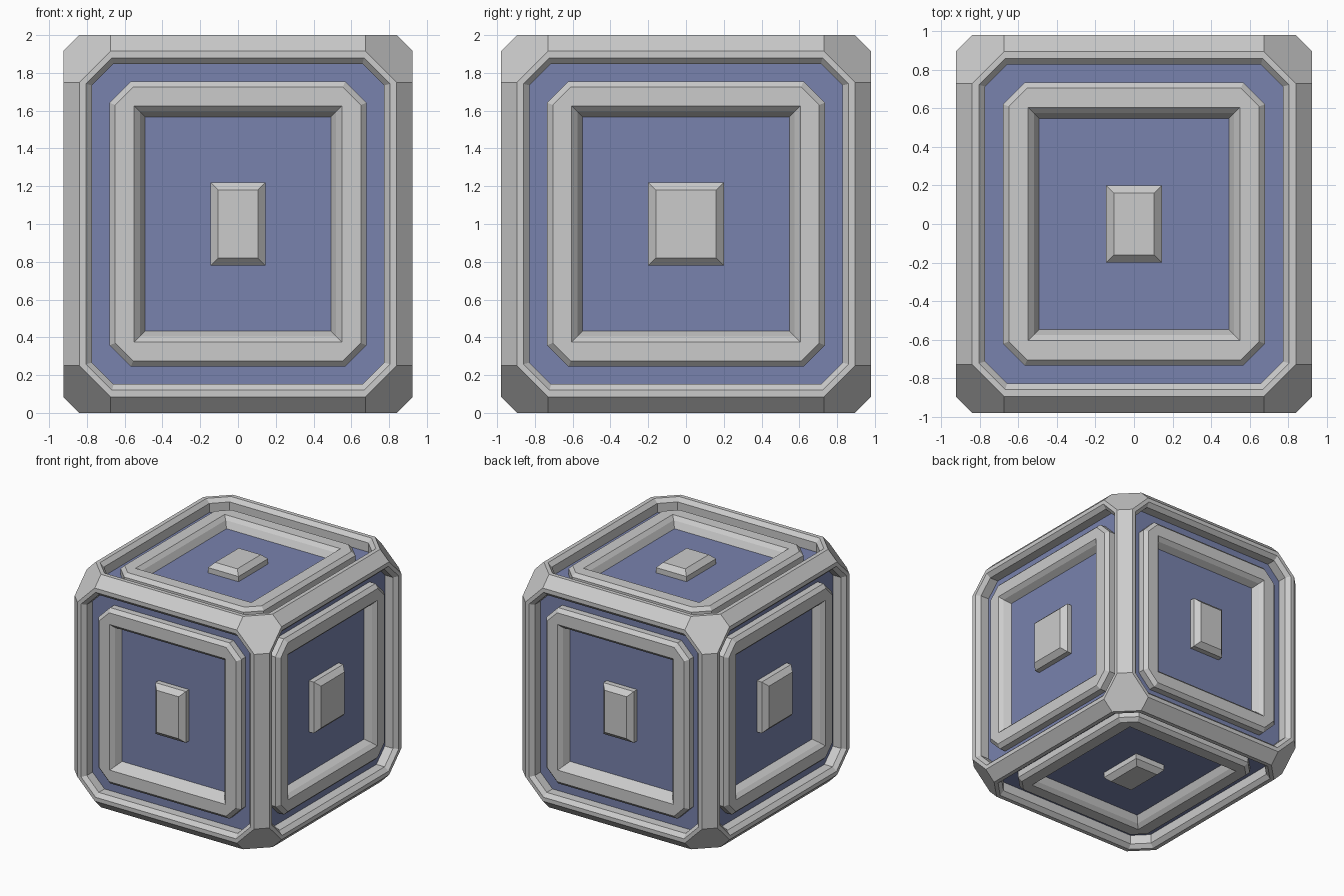
import bpy, bmesh
from mathutils import Vector

if "Cube" in bpy.data.objects:
    bpy.data.objects.remove(bpy.data.objects["Cube"])

HALF = Vector((0.925, 0.98, 1.0))      # half sizes of the crate
FLOOR = 0.11                           # depth of the recessed panels
SIDES = [(k, s, n) for k, names in enumerate((("left", "right"), ("front", "back"), ("bottom", "top")))
         for s, n in zip((-1, 1), names)]

blue = bpy.data.materials.new("blue_panel")
blue.diffuse_color = (0.19, 0.225, 0.42, 1)
blue.use_nodes = True
blue.node_tree.nodes["Principled BSDF"].inputs["Base Color"].default_value = blue.diffuse_color


def loop(k, s, inset, depth, cut):
    """Octagon on one side of the crate: inset from its edges, sunk by depth, corners cut."""
    i, j = (k + 1) % 3, (k + 2) % 3
    a, b = HALF[i] - inset, HALF[j] - inset
    uv = [(a, b - cut), (a - cut, b), (cut - a, b), (-a, b - cut),
          (-a, cut - b), (cut - a, -b), (a - cut, -b), (a, cut - b)]
    pts = []
    for u, v in uv:
        p = Vector((0, 0, 0))
        p[i], p[j], p[k] = u, v, s * (HALF[k] - depth)
        pts.append(p)
    return pts


def loft(bm, loops, cyclic=False, caps=False):
    rings = [[bm.verts.new(p) for p in pts] for pts in loops]
    pairs = list(zip(rings, rings[1:])) + ([(rings[-1], rings[0])] if cyclic else [])
    for r, q in pairs:
        for n in range(8):
            m = (n + 1) % 8
            bm.faces.new((r[n], r[m], q[m], q[n]))
    if caps:
        bm.faces.new(rings[0])
        bm.faces.new(rings[-1])


def finish(bm, name, mat=None):
    bmesh.ops.remove_doubles(bm, verts=bm.verts[:], dist=1e-4)
    bmesh.ops.recalc_face_normals(bm, faces=bm.faces[:])
    me = bpy.data.meshes.new(name)
    bm.to_mesh(me)
    bm.free()
    ob = bpy.data.objects.new(name, me)
    ob.location.z = HALF.z
    if mat:
        me.materials.append(mat)
    bpy.context.collection.objects.link(ob)


# Outer frame: chamfered shell with a bevelled opening on every side
OUTER = (0.085, 0, 0.165)
bm = bmesh.new()
for k, s, _ in SIDES:
    for p in loop(k, s, *OUTER):
        bm.verts.new(p)
bmesh.ops.convex_hull(bm, input=bm.verts[:])
bmesh.ops.dissolve_limit(bm, angle_limit=0.02, verts=bm.verts[:], edges=bm.edges[:])
bm.normal_update()
flat = [f for f in bm.faces if max(abs(c) for c in f.normal) > 0.99]
bmesh.ops.delete(bm, geom=flat, context='FACES_ONLY')
for k, s, _ in SIDES:
    loft(bm, [loop(k, s, *r) for r in
              (OUTER, (0.12, 0, 0.138), (0.152, 0.032, 0.114), (0.152, FLOOR, 0.114))])
finish(bm, "outer_frame")

for k, s, side in SIDES:
    # Recessed blue panel
    bm = bmesh.new()
    loft(bm, [loop(k, s, 0.152, d, 0.114) for d in (FLOOR + 0.02, FLOOR)], caps=True)
    finish(bm, side + "_panel", blue)

    # Raised inner frame: cut corners outside, square opening inside
    bm = bmesh.new()
    loft(bm, [loop(k, s, *r) for r in
              ((0.245, FLOOR, 0.113), (0.245, 0.055, 0.113), (0.275, 0.025, 0.095),
               (0.375, 0.025, 0), (0.405, 0.055, 0), (0.433, FLOOR, 0))], cyclic=True)
    finish(bm, side + "_inner_frame")

    # Bevelled block in the middle
    bm = bmesh.new()
    loft(bm, [loop(k, s, *r) for r in
              ((0.78, FLOOR, 0), (0.78, 0.065, 0), (0.82, 0.025, 0))], caps=True)
    finish(bm, side + "_centre_block")
